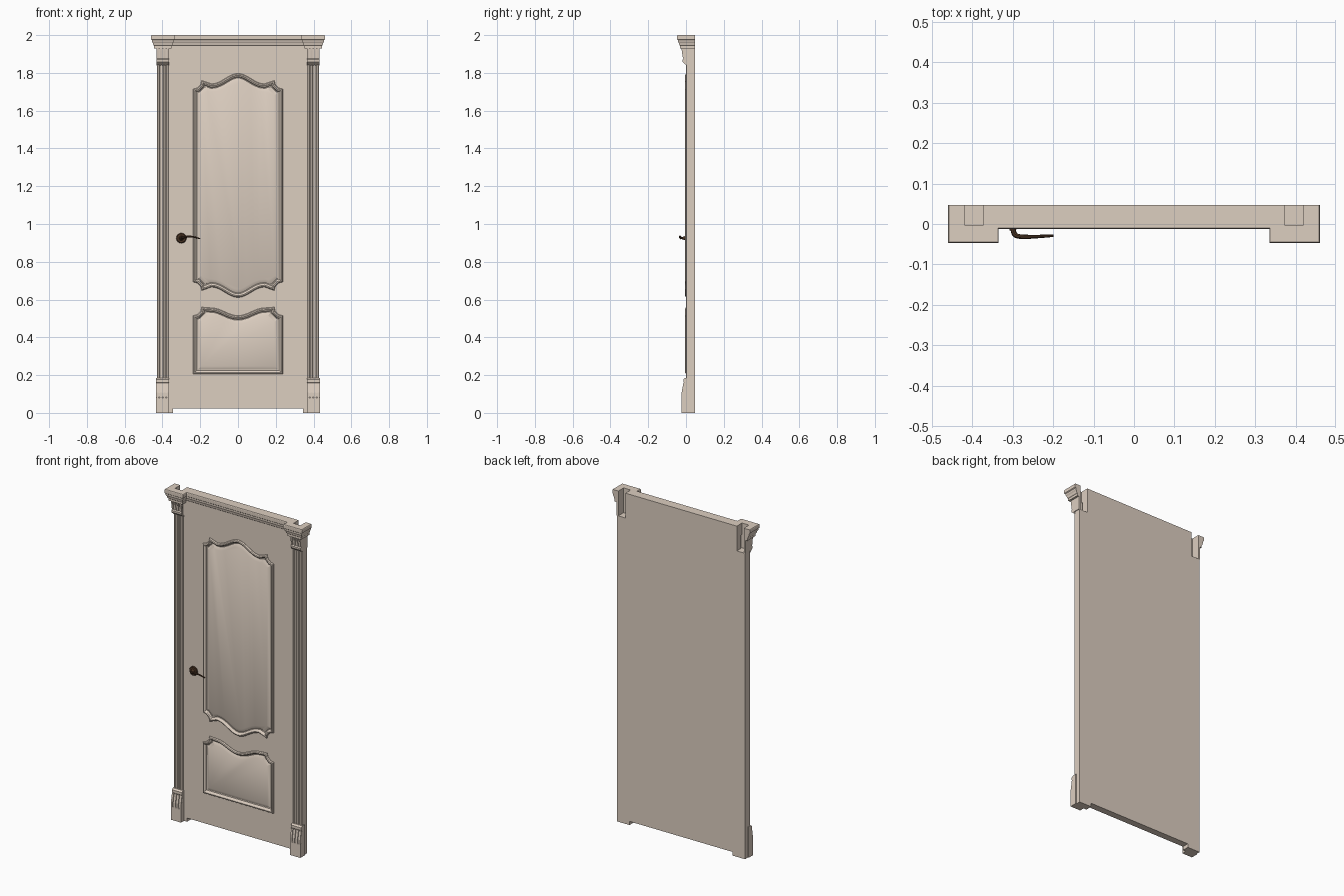
import bpy, bmesh, math
from mathutils import Vector

if "Cube" in bpy.data.objects:
    bpy.data.objects.remove(bpy.data.objects["Cube"])


def material(name, rgb):
    m = bpy.data.materials.new(name)
    m.diffuse_color = (*rgb, 1)
    m.use_nodes = True
    m.node_tree.nodes["Principled BSDF"].inputs["Base Color"].default_value = m.diffuse_color
    return m


PAINT = material("cream_paint", (0.72, 0.62, 0.53))
BRONZE = material("dark_bronze", (0.07, 0.035, 0.018))


def loft(name, rings, caps=(True, True), mat=PAINT, smooth=False):
    """Skin a series of closed rings with equal point counts."""
    bm = bmesh.new()
    vs = [[bm.verts.new(p) for p in r] for r in rings]
    for a, b in zip(vs, vs[1:]):
        for i in range(len(a)):
            j = (i + 1) % len(a)
            bm.faces.new((a[i], a[j], b[j], b[i]))
    if caps[0]:
        bm.faces.new(vs[0][::-1])
    if caps[1]:
        bm.faces.new(vs[-1])
    bmesh.ops.recalc_face_normals(bm, faces=bm.faces)
    if not caps[0]:  # open shell: make the front cap face -y
        bm.faces.ensure_lookup_table()
        if bm.faces[-1].normal.y > 0:
            bmesh.ops.reverse_faces(bm, faces=bm.faces)
    me = bpy.data.meshes.new(name)
    bm.to_mesh(me)
    bm.free()
    me.materials.append(mat)
    ob = bpy.data.objects.new(name, me)
    bpy.context.collection.objects.link(ob)
    if smooth:
        shade(ob)
    return ob


def shade(ob):
    bpy.ops.object.select_all(action='DESELECT')
    ob.select_set(True)
    bpy.context.view_layer.objects.active = ob
    bpy.ops.object.shade_smooth_by_angle(angle=math.radians(28))


def prism_y(name, xz, y0, y1):
    return loft(name, [[(x, y, z) for x, z in xz] for y in (y0, y1)])


def prism_x(name, yz, x0, x1):
    return loft(name, [[(x, y, z) for y, z in yz] for x in (x0, x1)])


def prism_z(name, xy, z0, z1):
    return loft(name, [[(x, y, z) for x, y in xy] for z in (z0, z1)])


def offset(pts, d, closed=True):
    """Mitred offset to the left of the path."""
    p = [Vector(q) for q in pts]
    n, out = len(p), []
    for i in range(n):
        e0 = p[i] - p[i - 1] if closed or i > 0 else p[1] - p[0]
        e1 = p[(i + 1) % n] - p[i] if closed or i < n - 1 else e0
        e0, e1 = e0.normalized(), e1.normalized()
        n0, n1 = Vector((-e0.y, e0.x)), Vector((-e1.y, e1.x))
        out.append(p[i] + (n0 + n1) * (d / (1 + n0.dot(n1))))
    return out


# Door slab with feet and notched top corners
half = [(0.345, 0.022), (0.345, 0), (0.428, 0), (0.428, 1.85), (0.373, 1.85), (0.373, 2.0)]
slab = prism_y("door_slab", half + [(-x, z) for x, z in half[::-1]], 0.006, 0.047)


# Panel outlines: scooped corners with a waved top edge
def waved_top(tip, shoulder, middle):
    pts = []
    for k in range(4):
        a = math.radians(30 * k)
        pts.append((0.237 - 0.045 * math.sin(a), tip - 0.045 * math.cos(a)))
    for k in range(9):
        t = k / 8
        pts.append((0.14 * (1 - t), shoulder + (middle - shoulder) * (1 - math.cos(math.pi * t)) / 2))
    return pts + [(-x, z) for x, z in pts[-2::-1]]


top = waved_top(1.76, 1.742, 1.797)
outlines = {
    "upper_panel": top + [(-x, 2.408 - z) for x, z in top],
    "lower_panel": waved_top(0.56, 0.556, 0.515) + [(-0.237, 0.205), (0.237, 0.205)],
}
# Moulding, groove, bevel and raised field: (inset, y)
section = [(0.002, 0.012), (0, 0.003), (0.004, -0.003), (0.01, -0.005), (0.016, -0.001),
           (0.02, 0.009), (0.024, 0.010), (0.042, 0.001)]
for name, line in outlines.items():
    cutter = prism_y(name + "_cutter", [tuple(v) for v in offset(line, 0.006)], -0.05, 0.03)
    cutter.hide_render = True
    mod = slab.modifiers.new(name, 'BOOLEAN')
    mod.operation, mod.solver, mod.object = 'DIFFERENCE', 'EXACT', cutter
    bpy.context.view_layer.objects.active = slab
    bpy.ops.object.modifier_apply(modifier=mod.name)
    bpy.data.objects.remove(cutter)
    rings = [[(v.x, y, v.y) for v in offset(line, d)] for d, y in section]
    loft(name, rings, caps=(False, True), smooth=True)

# Pilasters: fluted shaft, plinth and capital on both sides
shaft = [(0.368, 0.02), (0.368, 0.002), (0.371, -0.001)]
for c in (0.384, 0.398, 0.412):
    for k in range(5):
        a = math.pi * k / 4
        shaft.append((c - 0.0055 * math.cos(a), -0.001 + 0.006 * math.sin(a)))
shaft += [(0.425, -0.001), (0.428, 0.002), (0.428, 0.02)]

plinth = [(0.02, 0), (-0.023, 0), (-0.023, 0.08), (-0.018, 0.084), (-0.018, 0.105),
          (-0.009, 0.157), (-0.014, 0.162), (-0.014, 0.178), (-0.004, 0.186), (0.02, 0.186)]
plinth_rib = [(-0.015, 0.08), (-0.023, 0.08), (-0.023, 0.108), (-0.014, 0.158), (-0.006, 0.158)]
capital = [(0.006, 1.85), (0.006, 1.838), (0, 1.842), (-0.012, 1.852), (-0.018, 1.858),
           (-0.019, 1.87), (-0.013, 1.876), (-0.016, 1.93), (-0.003, 1.93), (-0.003, 1.85)]
capital_rib = [(-0.01, 1.874), (-0.016, 1.876), (-0.022, 1.915), (-0.024, 1.93), (-0.01, 1.93)]

for s, side in ((-1, "left"), (1, "right")):
    prism_z(side + "_pilaster_shaft", [(s * x, y) for x, y in shaft], 0.18, 1.85)
    prism_x(side + "_plinth", plinth, s * 0.365, s * 0.433)
    prism_x(side + "_capital", capital, s * 0.366, s * 0.432)
    prism_x(side + "_capital_return",
            [(-0.003, 1.85), (0.047, 1.85), (0.047, 1.93), (-0.003, 1.93)], s * 0.42, s * 0.432)
    for k in range(4):
        x0 = 0.3655 + 0.0185 * k
        prism_x(f"{side}_plinth_rib_{k}", plinth_rib, s * x0, s * (x0 + 0.0115))
        prism_x(f"{side}_capital_rib_{k}", capital_rib, s * (x0 + 0.001), s * (x0 + 0.0105))

# Crown moulding swept around the slab top and both capitals
outer = [(-0.425, 0.047), (-0.425, -0.012), (-0.37, -0.012), (-0.37, 0.023)]
inner = [(-0.42, 0.047), (-0.42, -0.003), (-0.373, -0.003), (-0.373, 0.03)]
outer += [(-x, y) for x, y in outer[::-1]]
inner += [(-x, y) for x, y in inner[::-1]]
crown = [(0.019, 1.93), (0.019, 1.944), (0.023, 1.948), (0.025, 1.957), (0.03, 1.966),
         (0.03, 1.974), (0.035, 1.978), (0.035, 1.997), (0.033, 2.0)]
lines = [[(v.x, v.y, z) for v in offset(outer, -d, False)] for d, z in crown]
lines += [[(x, y, z) for x, y in inner] for z in (2.0, 1.93)]
loft("crown_moulding", list(zip(*lines)))

# Handle rosette and neck, turned about the y axis
turned = [(0.027, 0.008), (0.027, 0.001), (0.023, -0.003), (0.013, -0.004),
          (0.010, -0.007), (0.008, -0.016)]
loft("handle_rosette",
     [[(-0.3 + r * math.cos(math.tau * k / 24), y, 0.925 + r * math.sin(math.tau * k / 24))
       for k in range(24)] for r, y in turned], mat=BRONZE, smooth=True)

# Curved lever
path = [(-0.3, -0.006, 0.925, 1.2), (-0.299, -0.022, 0.925, 1.2), (-0.29, -0.031, 0.929, 1.1),
        (-0.265, -0.032, 0.934, 1), (-0.235, -0.031, 0.933, 0.8), (-0.2, -0.029, 0.922, 0.6)]
cu = bpy.data.curves.new("handle_lever", 'CURVE')
cu.dimensions, cu.bevel_depth, cu.bevel_resolution, cu.use_fill_caps = '3D', 0.0055, 2, True
sp = cu.splines.new('NURBS')
sp.points.add(len(path) - 1)
for p, (x, y, z, r) in zip(sp.points, path):
    p.co, p.radius = (x, y, z, 1), r
sp.order_u, sp.use_endpoint_u, sp.resolution_u = 3, True, 5
cu.materials.append(BRONZE)
lever = bpy.data.objects.new("handle_lever", cu)
bpy.context.collection.objects.link(lever)
bpy.ops.object.select_all(action='DESELECT')
lever.select_set(True)
bpy.context.view_layer.objects.active = lever
bpy.ops.object.convert(target='MESH')
shade(bpy.context.view_layer.objects.active)
